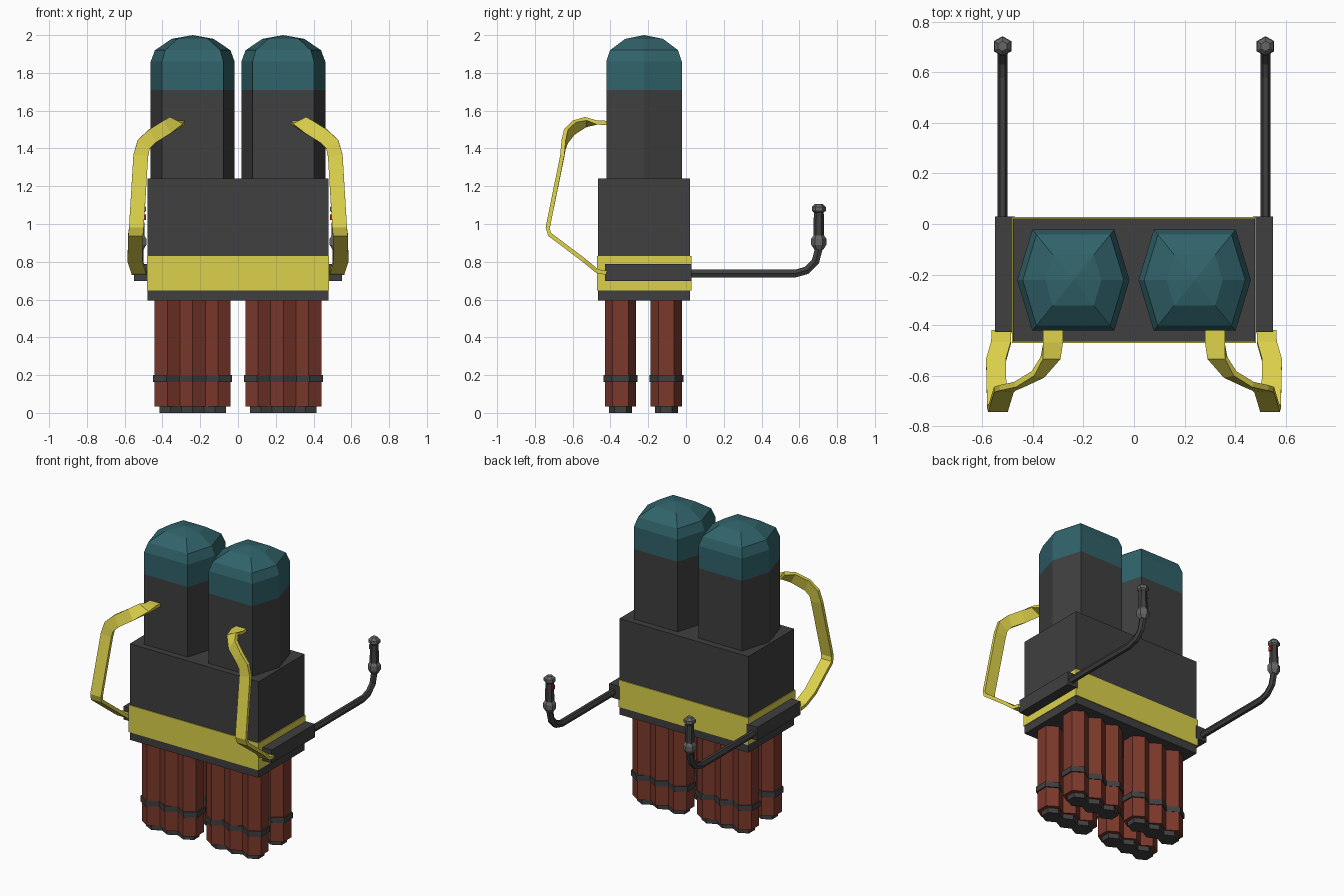
import bpy, bmesh
from math import cos, sin, pi
from mathutils import Vector

if "Cube" in bpy.data.objects:
    bpy.data.objects.remove(bpy.data.objects["Cube"])


def material(name, rgb):
    m = bpy.data.materials.new(name)
    m.diffuse_color = (*rgb, 1)
    m.use_nodes = True
    m.node_tree.nodes["Principled BSDF"].inputs["Base Color"].default_value = m.diffuse_color
    return m


DARK = material("dark_grey", (0.05, 0.05, 0.05))
GREY = material("mid_grey", (0.13, 0.13, 0.13))
TEAL = material("teal", (0.03, 0.125, 0.145))
YELLOW = material("yellow", (0.72, 0.64, 0.07))
BRICK = material("brick_red", (0.2, 0.04, 0.024))
RED = material("button_red", (0.6, 0.01, 0.01))


def loft(name, rings, mat, mirror=True):
    """Skin equal-length rings of points, cap both ends, mirror over x."""
    bm = bmesh.new()
    vs = [[bm.verts.new(p) for p in r] for r in rings]
    n = len(vs[0])
    for a, b in zip(vs, vs[1:]):
        for i in range(n):
            j = (i + 1) % n
            bm.faces.new((a[i], a[j], b[j], b[i]))
    bm.faces.new(vs[0][::-1])
    bm.faces.new(vs[-1])
    bmesh.ops.remove_doubles(bm, verts=bm.verts, dist=1e-5)
    bmesh.ops.recalc_face_normals(bm, faces=bm.faces)
    me = bpy.data.meshes.new(name)
    bm.to_mesh(me)
    bm.free()
    me.materials.append(mat)
    ob = bpy.data.objects.new(name, me)
    bpy.context.collection.objects.link(ob)
    if mirror:
        ob.modifiers.new("mirror", 'MIRROR').use_clip = False
    return ob


def stack(name, outline, centre, levels, mat):
    """Extrude an outline upward; levels are (x scale, y scale, z)."""
    cx, cy = centre
    return loft(name, [[(cx + x * sx, cy + y * sy, z) for x, y in outline]
                       for sx, sy, z in levels], mat)


def box(name, x0, x1, y0, y1, z0, z1, mat, mirror=False):
    return loft(name, [[(x0, y0, z), (x1, y0, z), (x1, y1, z), (x0, y1, z)]
                       for z in (z0, z1)], mat, mirror)


# Pack body, belt and side arm mounts
box("pack_body", -0.478, 0.478, -0.465, 0.022, 0.595, 1.24, DARK)
box("pack_belt", -0.483, 0.483, -0.47, 0.028, 0.648, 0.83, YELLOW)
box("arm_mount", 0.47, 0.55, -0.428, 0.03, 0.698, 0.787, DARK, True)

# Twin six-sided tanks with faceted domes
tank = [(0.222, 0), (0.162, 0.2), (-0.162, 0.2),
        (-0.222, 0), (-0.162, -0.2), (0.162, -0.2)]
TC = (0.24, -0.222)
stack("tank", tank, TC, [(1, 1, 1.2), (1, 1, 1.71)], DARK)
stack("tank_dome", tank, TC, [(1, 1, 1.71), (1, 1, 1.86), (0.9, 0.9, 1.92),
                              (0.5, 0.5, 1.98), (0.001, 0.001, 2.0)], TEAL)

# Bundles of three joined hexagonal sticks, with strap and end cap
W, R = 0.067, 0.083
lower = [(-3 * W, -R / 2)]
for k in (-1, 0, 1):
    lower += [(2 * k * W, -R), ((2 * k + 1) * W, -R / 2)]
bundle = lower + [(-x, -y) for x, y in lower]
for row, cy in (("front", -0.347), ("back", -0.104)):
    c = (0.24, cy)
    stack(row + "_stick_bundle", bundle, c, [(1, 1, 0.033), (1, 1, 0.62)], BRICK)
    stack(row + "_bundle_band", bundle, c, [(1.04, 1.08, 0.163), (1.04, 1.08, 0.2)], DARK)
    stack(row + "_bundle_cap", bundle, c, [(0.88, 0.74, 0), (0.88, 0.74, 0.05)], DARK)

# Shoulder straps: twisting ribbon, given as centre and width direction
path = [((0.32, -0.41, 1.535), (1, 0, 0)), ((0.32, -0.47, 1.537), (1, 0, 0)),
        ((0.33, -0.53, 1.54), (0.9, 0, 0.45)), ((0.38, -0.595, 1.51), (0.5, 0.1, 0.85)),
        ((0.455, -0.635, 1.465), (0.4, 0, 0.9)), ((0.5, -0.648, 1.42), (0.8, 0, 0.6)),
        ((0.515, -0.655, 1.36), (1, 0, 0.1)), ((0.538, -0.732, 0.98), (1, 0, 0)),
        ((0.542, -0.722, 0.945), (1, 0, 0)), ((0.546, -0.54, 0.808), (1, 0, 0)),
        ((0.526, -0.47, 0.75), (1, 0, 0)), ((0.524, -0.42, 0.742), (1, 0, 0))]
pts = [Vector(p) for p, _ in path]
rings = []
for i, (p, (_, w)) in enumerate(zip(pts, path)):
    t = pts[min(i + 1, len(pts) - 1)] - pts[max(i - 1, 0)]
    w = Vector(w).normalized() * 0.039
    n = t.cross(w).normalized() * 0.011
    rings.append([p + w + n, p - w + n, p - w - n, p + w - n])
loft("shoulder_strap", rings, YELLOW)

# Control arms: six-sided tube bending upward at the end
AX, AY = 0.52, 0.703
arm = [(0.0, 0.738, 0), (0.58, 0.738, 0), (0.64, 0.755, 0.5),
       (0.685, 0.8, 1.07), (AY, 0.87, pi / 2)]
loft("control_arm", [[(AX + 0.02 * cos(k * pi / 3),
                       y - 0.024 * sin(k * pi / 3) * sin(a),
                       z + 0.024 * sin(k * pi / 3) * cos(a)) for k in range(6)]
                     for y, z, a in arm], DARK)

# Hand grips on the arm ends
hexagon = [(cos(k * pi / 3 + pi / 6), sin(k * pi / 3 + pi / 6)) for k in range(6)]
for name, prof, mat in (
        ("grip_joint", [(0.024, 0.865), (0.04, 0.89), (0.04, 0.922), (0.026, 0.942)], GREY),
        ("hand_grip", [(0.029, 0.935), (0.026, 1.065)], DARK),
        ("grip_cap", [(0.026, 1.06), (0.037, 1.07), (0.037, 1.09), (0.02, 1.106)], GREY)):
    stack(name, hexagon, (AX, AY), [(r, r, z) for r, z in prof], mat)
box("grip_button", AX - 0.032, AX - 0.015, AY - 0.01, AY + 0.01, 1.02, 1.05, RED, True)
